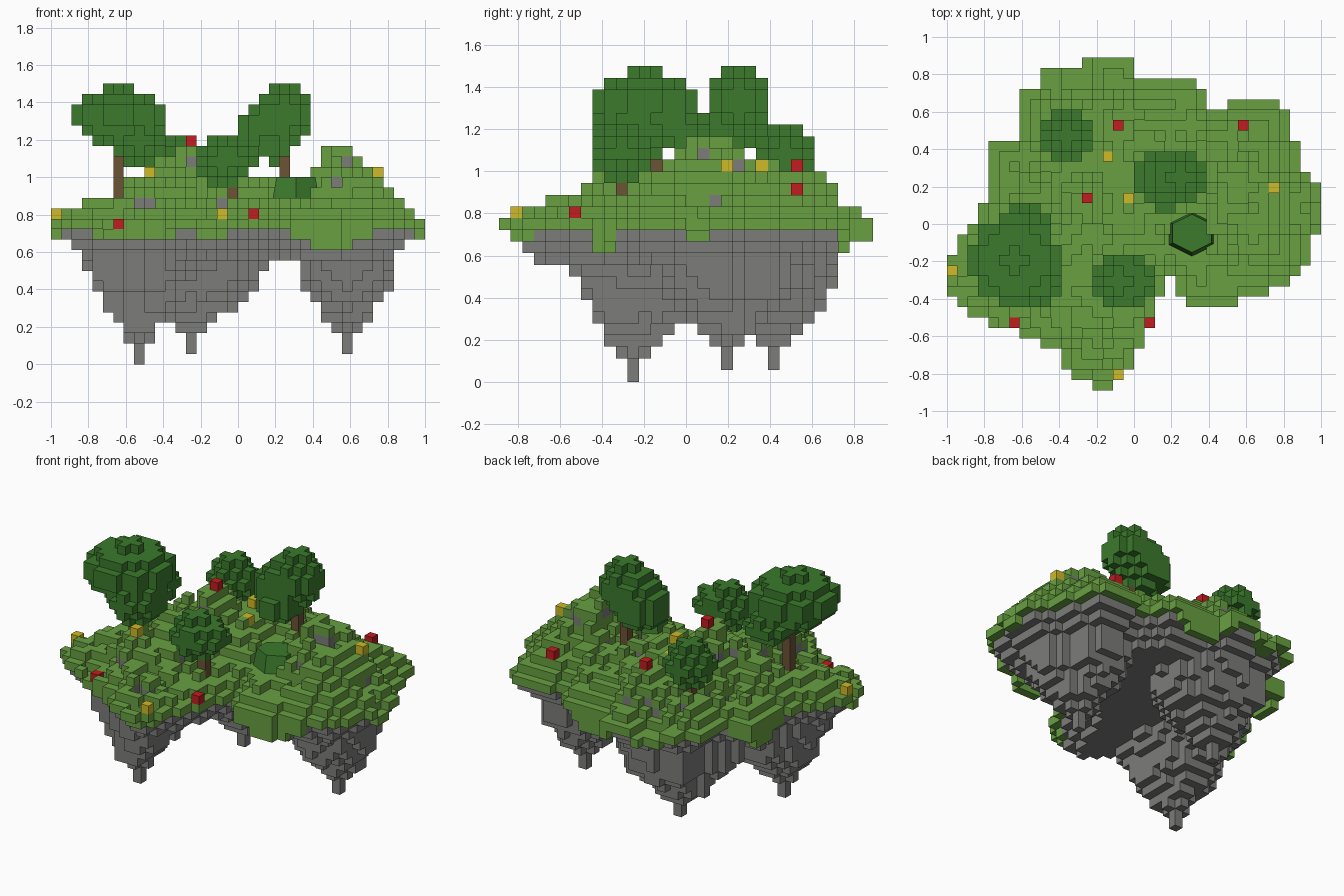
import bpy, bmesh, math, random
from mathutils import Vector

random.seed(4)
cube = bpy.data.objects.get("Cube")
if cube:
    bpy.data.objects.remove(cube)

V = 1 / 18  # size of one block


def material(name, rgb):
    m = bpy.data.materials.new(name)
    m.use_nodes = True
    m.diffuse_color = (*rgb, 1)
    m.node_tree.nodes["Principled BSDF"].inputs["Base Color"].default_value = (*rgb, 1)
    return m


grass = material("grass green", (.14, .35, .053))
rock = material("rock grey", (.2, .2, .196))
leaf = material("leaf green", (.044, .195, .025))
bark = material("bark brown", (.15, .085, .036))
red = material("flower red", (.54, .012, .014))
yellow = material("flower yellow", (.62, .49, .02))


def blocks(name, cells, mats):
    """Mesh the outer faces of a dict {(i, j, k): material index}."""
    bm = bmesh.new()
    verts = {}

    def vert(p):
        if p not in verts:
            verts[p] = bm.verts.new(Vector(p) * V)
        return verts[p]

    for cell, index in cells.items():
        for axis in range(3):
            for side in (0, 1):
                near = list(cell)
                near[axis] += 2 * side - 1
                if tuple(near) in cells:
                    continue
                ring = []
                for u, v in ((0, 0), (1, 0), (1, 1), (0, 1)):
                    p = list(cell)
                    p[axis] += side
                    p[(axis + 1) % 3] += u
                    p[(axis + 2) % 3] += v
                    ring.append(vert(tuple(p)))
                face = bm.faces.new(ring if side else ring[::-1])
                face.material_index = index
    mesh = bpy.data.meshes.new(name)
    bm.to_mesh(mesh)
    bm.free()
    for m in mats:
        mesh.materials.append(m)
    obj = bpy.data.objects.new(name, mesh)
    bpy.context.collection.objects.link(obj)


def cell_of(x, y):
    return math.floor(x / V), math.floor(y / V)


# Island outline: block span of each row, from front to back
rows = [(-4, -2), (-6, -1), (-7, 0), (-7, 0), (-9, 1), (-11, 1), (-14, 2), (-16, 2),
        (-17, 2), (-18, 3), (-18, 15), (-18, 16), (-18, 17), (-17, 17), (-17, 17),
        (-16, 18), (-15, 18), (-15, 18), (-14, 18), (-14, 18), (-14, 17), (-14, 16),
        (-14, 16), (-14, 16), (-11, 15), (-11, 15), (-11, 15), (-11, 7), (-11, 7),
        (-9, 6), (-9, 0), (-5, 0)]
plan = {(i, n - 16) for n, (a, b) in enumerate(rows) for i in range(a, b)}
plan |= {(i, -7) for i in range(4, 13)} | {(i, 11) for i in range(9, 14)}
plan |= {(i, -8) for i in range(5, 10)}
plan -= {(3, -6)}


def edge_distance(i, j):
    """Steps from a column to the outside of the island."""
    r = 1
    while all((i + a, j + s * (r - abs(a))) in plan for a in range(-r, r + 1) for s in (-1, 1)):
        r += 1
    return r


# Ground heights in blocks at chosen spots, blended by distance
spots = [(-.25, .14, 21), (-.14, .36, 18), (-.03, .14, 18), (-.08, .53, 18),
         (-.47, -.36, 18), (-.64, -.53, 13), (.08, -.53, 14), (-.08, -.8, 14),
         (-.97, -.25, 14), (-.03, -.3, 15), (-.64, -.15, 16), (.25, .25, 17),
         (.31, -.06, 16), (.5, .1, 21), (.5, .22, 20.5), (.75, .19, 19), (.64, 0, 19),
         (.58, .53, 16), (-.36, .48, 16), (-.6, .3, 15), (-.3, .8, 13), (.2, .6, 15),
         (.95, .1, 14), (.5, -.25, 15), (-.2, -.55, 15), (-.4, 0, 19), (.2, .03, 17),
         (.5, 0, 20), (.55, .37, 16), (.36, .2, 16), (.05, .5, 16), (-.64, -.3, 15)]
# Hanging rock spikes: x, y, lowest height, spread along x and y
spikes = [(-.528, -.25, 0, .75, 1.1), (-.25, .417, .055, 1.25, .95),
          (.583, .194, .055, .85, 1)]
profile = [(0, 0), (.055, .11), (.1, .16), (.14, .2), (.18, .26), (.25, .31), (.28, .36),
           (.32, .5), (.42, .57), (.53, .65), (.7, .7), (4, .72)]
# Places where turf hangs over the rim
overhangs = [(-.45, -.52), (.5, -.4), (.1, .78), (-.75, .3)]


def underside(x, y):
    low = 1
    for sx, sy, base, wide, deep in spikes:
        d = math.hypot((x - sx) / wide, (y - sy) / deep)
        for (d0, z0), (d1, z1) in zip(profile, profile[1:]):
            if d0 <= d <= d1:
                low = min(low, base + z0 + (z1 - z0) * (d - d0) / (d1 - d0))
    return low / V


top, island = {}, {}
for i, j in sorted(plan):
    x, y = (i + .5) * V, (j + .5) * V
    edge = edge_distance(i, j)
    weights = [1 / (math.hypot(x - a, y - b) ** 3 + 1e-6) for a, b, h in spots]
    height = sum(w * s[2] for w, s in zip(weights, spots)) / sum(weights)
    if min(math.hypot(x - a, y - b) for a, b, h in spots) > V / 2:
        height += random.uniform(-.8, .8)
    height = max(13, min(round(height), 13 + edge, 21))
    turf = min(math.hypot(x - a, y - b) for a, b in overhangs)
    if edge == 1:
        bottom = 11 if turf < .1 else 12 if turf < .2 else min(height - 1, 13)
    else:
        bottom = round(underside(x, y) + random.uniform(-.3, .3))
        steep = 14 - edge if edge < 4 else 11 - 4 * (edge - 3)
        bottom = max(0, min(bottom, 10), steep)
    height = max(height, bottom + 1)
    top[i, j] = height
    for k in range(bottom, height):
        stony = edge > 1 and k < height - 1 and (k < 13 or random.random() < .6)
        island[i, j, k] = int(stony)
blocks("floating_island", island, [grass, rock])


def tree(name, x, y, blobs):
    """Column trunk with a crown made of overlapping rounded lumps."""
    crown = {}
    for cx, cy, cz, rx, ry, rz in blobs:
        for i in range(-18, 18):
            for j in range(-16, 16):
                for k in range(15, 27):
                    p = (((i + .5) * V - cx) / rx, ((j + .5) * V - cy) / ry,
                         ((k + .5) * V - cz) / rz)
                    if Vector(p).length <= 1:
                        crown[i, j, k] = 0
    i, j = cell_of(x, y)
    trunk = {(i, j, k): 0 for k in range(top[i, j], round(blobs[0][2] / V))
             if (i, j, k) not in crown}
    blocks(name + "_trunk", trunk, [bark])
    blocks(name + "_crown", crown, [leaf])


tree("left_tree", -.64, -.15, [(-.639, -.194, 1.32, .245, .245, .158),
                               (-.528, -.25, 1.194, .15, .195, .15),
                               (-.583, -.028, 1.2, .14, .14, .1)])
tree("right_tree", .25, .25, [(.25, .25, 1.33, .135, .135, .165),
                              (.194, .25, 1.34, .135, .13, .12),
                              (.139, .25, 1.25, .145, .145, .12),
                              (.18, .2, 1.17, .12, .14, .09)])
tree("front_tree", -.03, -.3, [(-.083, -.306, 1.083, .133, .133, .133),
                               (-.028, -.306, 1.1, .133, .133, .08)])
tree("back_tree", -.36, .48, [(-.361, .472, 1.083, .133, .133, .133)])

# Single block flowers
for label, mat, places in (
        ("red", red, [(-.64, -.53), (.08, -.53), (-.25, .14), (-.08, .53), (.58, .53)]),
        ("yellow", yellow, [(-.97, -.25), (-.14, .36), (-.03, .14), (.75, .19),
                            (-.08, -.8), (-.47, -.36)])):
    for n, (x, y) in enumerate(places):
        i, j = cell_of(x, y)
        blocks(f"{label}_flower_{n + 1}", {(i, j, top[i, j]): 0}, [mat])

# Squat faceted bush between the hills
bpy.ops.mesh.primitive_cone_add(vertices=6, radius1=.145, radius2=.12, depth=.12,
                                location=(.31, -.05, .94))
bush = bpy.context.object
bush.name = "bush"
bush.scale.y = .85
bush.data.materials.append(leaf)
